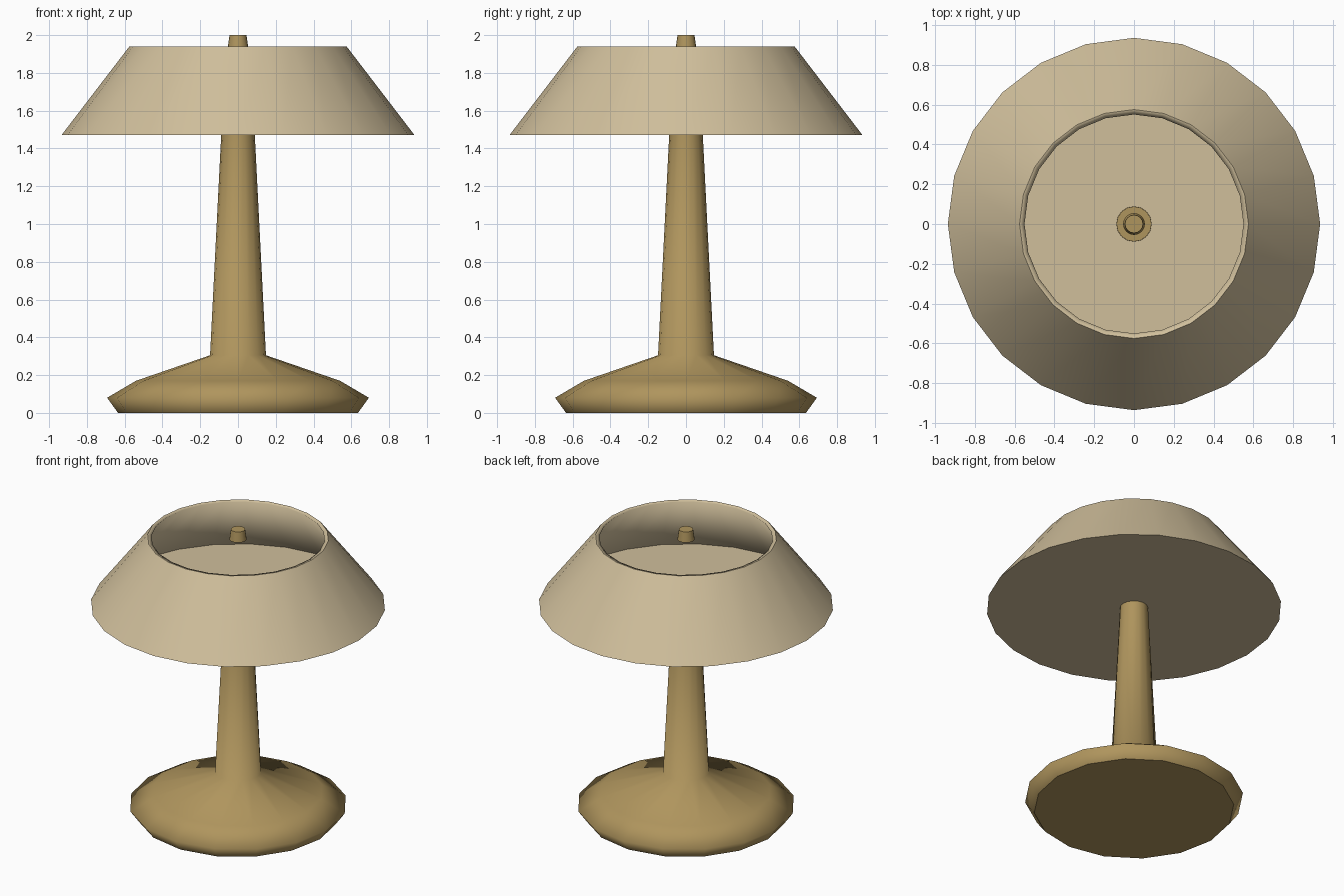
import bpy, bmesh
from math import cos, sin, tau

if "Cube" in bpy.data.objects:
    bpy.data.objects.remove(bpy.data.objects["Cube"])


def material(name, rgb):
    m = bpy.data.materials.new(name)
    m.diffuse_color = (*rgb, 1)
    m.use_nodes = True
    m.node_tree.nodes["Principled BSDF"].inputs["Base Color"].default_value = m.diffuse_color
    return m


def lathe(name, profile, sides, mat, closed=False, sharp=()):
    """Spin (radius, z) points around z; cap both ends, or join the profile into a loop."""
    bm = bmesh.new()
    rings = [[bm.verts.new((r * cos(tau * i / sides), r * sin(tau * i / sides), z))
              for i in range(sides)] for r, z in profile]
    for a, b in zip(rings, rings[1:]):
        for i in range(sides):
            j = (i + 1) % sides
            bm.faces.new((a[i], a[j], b[j], b[i])).smooth = True
    # flat end caps with crisp borders
    caps = [bm.faces.new(rings[0][::-1]), bm.faces.new(rings[-1])]
    if profile[-1][1] < profile[-2][1]:
        caps[1].normal_flip()
    for cap in caps:
        for e in cap.edges:
            e.smooth = False
    # extra crisp rings
    for k in sharp:
        ring = set(rings[k])
        for v in ring:
            for e in v.link_edges:
                if e.other_vert(v) in ring:
                    e.smooth = False
    bmesh.ops.recalc_face_normals(bm, faces=bm.faces)
    me = bpy.data.meshes.new(name)
    bm.to_mesh(me)
    bm.free()
    me.materials.append(mat)
    ob = bpy.data.objects.new(name, me)
    bpy.context.collection.objects.link(ob)
    return ob


brass = material("brass", (0.43, 0.30, 0.11))
fabric = material("fabric", (0.63, 0.52, 0.33))

# Foot and tapering stem in one turned piece
lathe("base_and_stem", [(0.635, 0), (0.693, 0.08), (0.54, 0.17),
                        (0.148, 0.305), (0.088, 1.49)], 16, brass)

# Shade: closed underneath, open on top, with a thin wall and a floor inside
lathe("shade", [(0.935, 1.47), (0.575, 1.94), (0.55, 1.935), (0.895, 1.48)],
      24, fabric, sharp=(1,))

# Small knob at the top of the shade
lathe("finial", [(0.055, 1.93), (0.045, 2.0)], 16, brass)
